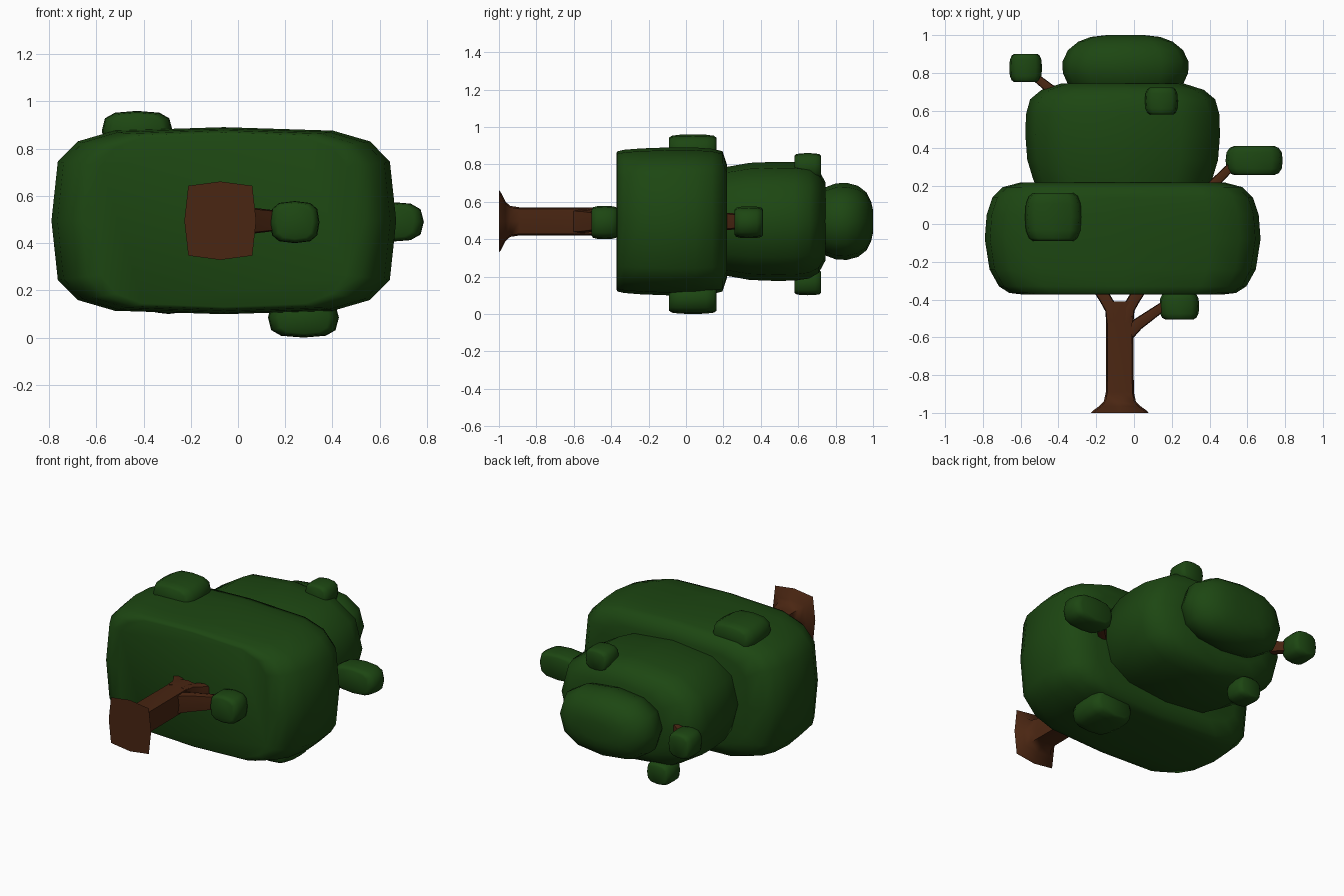
import bpy, bmesh, math
from mathutils import Vector

if "Cube" in bpy.data.objects:
    bpy.data.objects.remove(bpy.data.objects["Cube"])

CX, CZ = -0.065, 0.495      # axis of the lying tree
TX = -0.075                 # trunk axis


def material(name, col):
    m = bpy.data.materials.new(name)
    m.diffuse_color = (*col, 1)
    m.use_nodes = True
    m.node_tree.nodes["Principled BSDF"].inputs["Base Color"].default_value = m.diffuse_color
    return m


GREEN = material("leaf_green", (0.012, 0.062, 0.006))
BROWN = material("bark_brown", (0.068, 0.019, 0.006))


def section(n, p):
    """Unit superellipse with n points."""
    pts = []
    for i in range(n):
        a = 2 * math.pi * i / n
        c, s = math.cos(a), math.sin(a)
        pts.append((math.copysign(abs(c) ** (2 / p), c), math.copysign(abs(s) ** (2 / p), s)))
    return pts


def skin(name, rings, mat, angle=60):
    """Closed surface through a list of equal-length point rings."""
    bm = bmesh.new()
    vs = [[bm.verts.new(p) for p in r] for r in rings]
    n = len(vs[0])
    for a, b in zip(vs, vs[1:]):
        for i in range(n):
            j = (i + 1) % n
            bm.faces.new((a[i], a[j], b[j], b[i]))
    bm.faces.new(vs[0])
    bm.faces.new(vs[-1])
    bmesh.ops.recalc_face_normals(bm, faces=bm.faces)
    me = bpy.data.meshes.new(name)
    bm.to_mesh(me)
    bm.free()
    ob = bpy.data.objects.new(name, me)
    bpy.context.collection.objects.link(ob)
    me.materials.append(mat)
    bpy.ops.object.select_all(action='DESELECT')
    ob.select_set(True)
    bpy.context.view_layer.objects.active = ob
    bpy.ops.object.shade_smooth_by_angle(angle=math.radians(angle))
    return ob


def loft(name, cx, cz, prof, mat, n=16, p=4.0, angle=60):
    """Rings along y; prof holds (y, half width, half depth)."""
    sec = section(n, p)
    return skin(name, [[(cx + u * hx, y, cz + v * hz) for u, v in sec] for y, hx, hz in prof], mat, angle)


def leaf_clump(name, x0, x1, y0, y1, z0, z1):
    cx, cz, hx, hz, h = (x0 + x1) / 2, (z0 + z1) / 2, (x1 - x0) / 2, (z1 - z0) / 2, y1 - y0
    steps = [(0, .72, .8), (.06, .86, .92), (.22, .97, .98), (.5, 1, 1), (.78, .97, .98), (.94, .86, .92), (1, .72, .8)]
    loft(name, cx, cz, [(y0 + t * h, hx * a, hz * b) for t, a, b in steps], GREEN, 12, 3.0)


def branch(name, pts, radii, depths):
    """Tapered limb in the x-y plane with a rounded square section."""
    sec = section(8, 5)
    P = [Vector(q) for q in pts]
    rings = []
    for i, q in enumerate(P):
        d = (P[min(i + 1, len(P) - 1)] - P[max(i - 1, 0)]).normalized()
        side = d.cross(Vector((0, 0, 1))).normalized()
        up = side.cross(d)
        rings.append([q + side * u * radii[i] + up * v * depths[i] for u, v in sec])
    skin(name, rings, BROWN)


# main crown tiers
loft("lower_crown", CX + .005, CZ,
     [(-.372, .54, .365), (-.365, .60, .375), (-.33, .655, .383), (-.24, .705, .39), (-.08, .73, .396),
      (.05, .72, .395), (.14, .69, .388), (.195, .635, .375), (.22, .54, .30)], GREEN, 16, 4.2)
loft("middle_crown", CX + .005, CZ,
     [(.15, .44, .28), (.24, .475, .295), (.34, .505, .313), (.47, .515, .318), (.58, .512, .317),
      (.66, .49, .305), (.71, .43, .275), (.745, .32, .21)], GREEN, 12, 2.7)
loft("top_crown", -.045, CZ,
     [(.70, .27, .15), (.74, .305, .18), (.80, .332, .203), (.86, .333, .206), (.92, .305, .19),
      (.965, .25, .155), (.99, .185, .105), (1.0, .10, .06)], GREEN, 12, 2.5)

# trunk with flared foot
loft("trunk", TX, CZ,
     [(-1, .152, .166), (-.99, .145, .155), (-.965, .11, .105), (-.94, .085, .083), (-.89, .074, .075),
      (-.5, .072, .075), (-.41, .06, .07)], BROWN, 8, 6)

# fork into the crown
for s, side in ((1, "right"), (-1, "left")):
    branch("fork_" + side, [(TX + s * .036, -.52, CZ), (TX + s * .045, -.45, CZ), (TX + s * .08, -.39, CZ),
                            (TX + s * .15, -.29, CZ)], [.036, .034, .032, .028], [.074, .072, .06, .05])

# side branches
branch("low_branch", [(TX + .03, -.59, CZ), (.02, -.53, CZ), (.19, -.41, CZ)], [.04, .032, .022], [.065, .06, .04])
branch("right_branch", [(.34, .13, CZ), (.45, .24, CZ), (.53, .32, CZ)], [.03, .025, .022], [.05, .045, .035])
branch("left_branch", [(-.36, .66, CZ), (-.45, .72, CZ), (-.55, .80, CZ)], [.03, .025, .02], [.045, .04, .03])

# small leaf clumps at the branch ends
leaf_clump("low_clump", .135, .345, -.505, -.365, .40, .578)
leaf_clump("right_clump", .485, .787, .26, .412, .405, .575)
leaf_clump("left_clump", -.66, -.487, .752, .90, .41, .575)

# clumps on the crown faces, repeated half a turn about the trunk axis
for name, x, y0, y1, zt, w, d in (("lower", -.427, -.09, .163, .96, .15, .17), ("middle", .145, .58, .722, .86, .087, .14)):
    leaf_clump(name + "_upper_clump", x - w, x + w, y0, y1, zt - d, zt)
    x2, zb = 2 * TX - x, max(.0, .985 - zt + .005 - .03)
    leaf_clump(name + "_under_clump", x2 - w, x2 + w, y0, y1, zb, zb + d)
